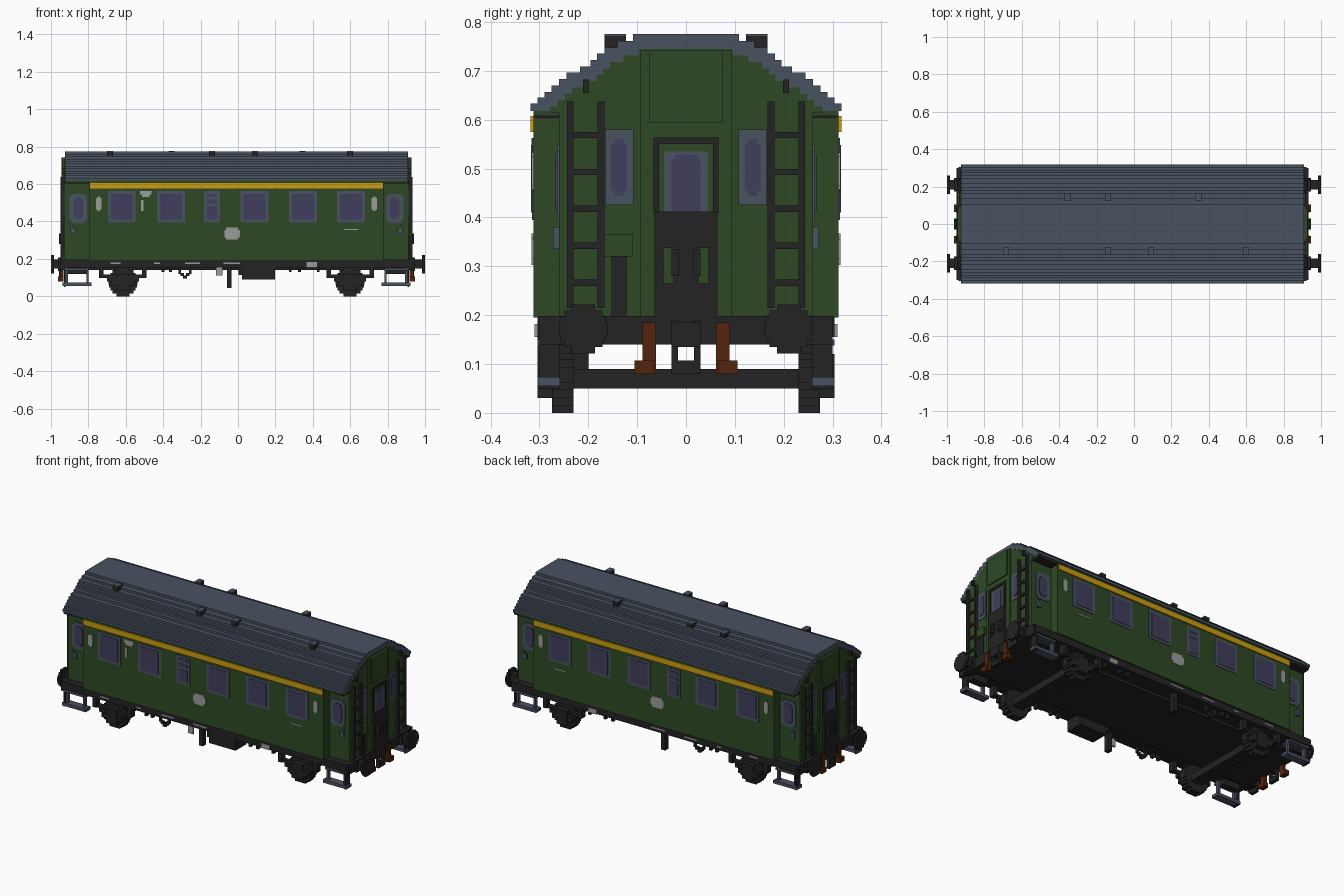
import bpy, bmesh, math

if "Cube" in bpy.data.objects:
    bpy.data.objects.remove(bpy.data.objects["Cube"], do_unlink=True)

CX = -0.008   # the carriage body sits slightly off the buffer centre


def material(name, r, g, b):
    lin = [((c / 255 + 0.055) / 1.055) ** 2.4 for c in (r, g, b)] + [1.0]
    m = bpy.data.materials.new(name)
    m.use_nodes = True
    m.diffuse_color = lin
    bsdf = m.node_tree.nodes["Principled BSDF"]
    bsdf.inputs["Base Color"].default_value = lin
    bsdf.inputs["Roughness"].default_value = 0.8
    return m


GREEN = material("carriage green", 46, 73, 36)
SLATE = material("slate grey", 73, 82, 97)
BLACK = material("chassis black", 35, 35, 35)
YELLOW = material("stripe yellow", 204, 156, 18)
GLASS = material("violet glass", 65, 62, 93)
LIGHT = material("light grey", 155, 157, 155)
BROWN = material("hose brown", 84, 37, 12)


def part(name, mat, boxes):
    """One object from boxes given as (x0, x1, y0, y1, z0, z1)."""
    bm = bmesh.new()
    for x0, x1, y0, y1, z0, z1 in boxes:
        vs = bmesh.ops.create_cube(bm, size=1)["verts"]
        for v in vs:
            v.co.x = (x0 + x1) / 2 + v.co.x * (x1 - x0) + CX
            v.co.y = (y0 + y1) / 2 + v.co.y * (y1 - y0)
            v.co.z = (z0 + z1) / 2 + v.co.z * (z1 - z0)
    me = bpy.data.meshes.new(name)
    bm.to_mesh(me)
    bm.free()
    me.materials.append(mat)
    ob = bpy.data.objects.new(name, me)
    bpy.context.collection.objects.link(ob)
    return ob


def mir_x(boxes):
    return boxes + [(-b, -a, *r) for a, b, *r in boxes]


def mir_y(boxes):
    return boxes + [(a, b, -d, -c, *r) for a, b, c, d, *r in boxes]


def mir(boxes):
    return mir_y(mir_x(boxes))


def disc_rows(r, rows):
    """Stepped disc as (half width, low, high) rows around zero."""
    h = 2 * r / rows
    out = []
    for i in range(rows):
        low = -r + i * h
        mid = low + h / 2
        out.append((math.sqrt(r * r - mid * mid), low, low + h))
    return out


# Roof and gable: stacked slabs (half width, top height)
STEPS = [(0.108, 0.775), (0.14, 0.761), (0.167, 0.748), (0.182, 0.735),
         (0.195, 0.722), (0.217, 0.709), (0.245, 0.696), (0.26, 0.683),
         (0.275, 0.67), (0.29, 0.657), (0.304, 0.645), (0.318, 0.633)]
bottoms = [s[1] for s in STEPS[1:]] + [0.618]
part("roof", SLATE, [(-0.917, 0.917, -w, w, b, t) for (w, t), b in zip(STEPS, bottoms)])
part("gable", GREEN, [(-0.92, 0.92, -w + 0.012, w - 0.012, max(b - 0.03, 0.61), t - 0.03)
                      for (w, t), b in zip(STEPS[:10], bottoms)])
part("eaves", GREEN, [(-0.915, 0.915, -0.312, 0.312, 0.61, 0.62)])

# Roof vents with slate lids
VENTS = [(-0.347, 0.145), (-0.132, 0.145), (0.353, 0.145), (-0.677, -0.145),
         (-0.132, -0.145), (0.098, -0.145), (0.608, -0.145)]
part("roof_vents", BLACK, [(x - 0.016, x + 0.016, y - 0.022, y + 0.022, 0.74, 0.771) for x, y in VENTS])
part("vent_lids", SLATE, [(x - 0.016, x + 0.016, y - 0.022, y + 0.022, 0.771, 0.7755) for x, y in VENTS])

# Body and narrower entrance sections
part("main_body", GREEN, [(-0.787, 0.787, -0.312, 0.312, 0.195, 0.62)])
part("entrance_sections", GREEN, mir_x([(0.78, 0.92, -0.26, 0.26, 0.195, 0.615)]))
part("entrance_ceiling", BLACK, mir([(0.788, 0.915, 0.26, 0.31, 0.603, 0.61)]))
part("yellow_stripe", YELLOW, mir_y([(-0.782, 0.782, 0.31, 0.318, 0.575, 0.607)]))

# Side windows
frames, panes = [], []
for x in (-0.614, -0.35, 0.096, 0.356, 0.612):
    frames.append((x - 0.074, x + 0.074, 0.31, 0.315, 0.395, 0.562))
    panes.append((x - 0.058, x + 0.058, 0.31, 0.3175, 0.41, 0.548))
x = -0.131
frames.append((x - 0.043, x + 0.043, 0.31, 0.315, 0.395, 0.562))
panes += [(x - 0.028, x + 0.028, 0.31, 0.3175, 0.41, 0.482),
          (x - 0.028, x + 0.028, 0.31, 0.3175, 0.497, 0.517),
          (x - 0.028, x + 0.028, 0.31, 0.3175, 0.53, 0.548)]
part("side_window_frames", SLATE, mir_y(frames))
part("side_window_panes", GLASS, mir_y(panes))

# Entrance doors: windows with clipped corners, handles and trim
part("door_window_frames", SLATE, mir([
    (0.798, 0.893, 0.258, 0.264, 0.405, 0.535), (0.81, 0.882, 0.258, 0.264, 0.392, 0.548)]))
part("door_window_panes", GLASS, mir([
    (0.82, 0.872, 0.258, 0.267, 0.425, 0.515), (0.83, 0.862, 0.258, 0.267, 0.412, 0.528)]))
part("door_handles", SLATE, mir([(0.862, 0.888, 0.258, 0.272, 0.335, 0.365),
                                 (0.875, 0.888, 0.258, 0.272, 0.365, 0.38)]))
part("grab_panels", LIGHT, mir([(0.722, 0.75, 0.31, 0.316, 0.465, 0.525),
                                (0.729, 0.743, 0.31, 0.316, 0.457, 0.533)]))

# Painted marks on the sides
part("side_emblem", LIGHT, mir_y([(-0.065, 0.018, 0.31, 0.316, 0.315, 0.355),
                                  (-0.055, 0.008, 0.31, 0.316, 0.303, 0.367)]))
part("side_mark", LIGHT, mir_y([(0.572, 0.652, 0.31, 0.316, 0.354, 0.36)]))
part("class_mark", LIGHT, [(-0.515, -0.455, -0.316, -0.31, 0.543, 0.562),
                           (-0.505, -0.465, -0.316, -0.31, 0.53, 0.543),
                           (-0.51, -0.497, -0.316, -0.31, 0.455, 0.515)])

# Carriage ends: gangway, door and windows
part("gangway_surround", GREEN, mir_x([(0.91, 0.93, -0.093, 0.093, 0.195, 0.742),
                                       (0.91, 0.936, -0.076, 0.076, 0.593, 0.742)]))
part("gangway_frame", BLACK, mir_x(
    mir_y([(0.92, 0.936, 0.055, 0.067, 0.41, 0.563)])
    + [(0.92, 0.936, -0.067, 0.067, 0.55, 0.563)]))
part("gangway_window", SLATE, mir_x([(0.92, 0.933, -0.045, 0.045, 0.40, 0.535)]))
part("gangway_pane", GLASS, mir_x([(0.92, 0.936, -0.03, 0.03, 0.41, 0.52),
                                   (0.92, 0.936, -0.024, 0.024, 0.41, 0.528)]))
part("gangway_gate", BLACK, mir_x(
    [(0.92, 0.942, -0.064, 0.064, 0.337, 0.412), (0.92, 0.942, -0.047, 0.047, 0.19, 0.265),
     (0.92, 0.942, -0.026, 0.026, 0.26, 0.34)]
    + mir_y([(0.92, 0.942, 0.046, 0.064, 0.19, 0.34), (0.92, 0.95, 0.014, 0.03, 0.28, 0.335)])))
part("end_window_frames", SLATE, mir([(0.91, 0.924, 0.107, 0.166, 0.425, 0.58)]))
part("end_window_panes", GLASS, mir([(0.91, 0.927, 0.121, 0.153, 0.455, 0.55),
                                     (0.91, 0.927, 0.128, 0.146, 0.444, 0.56)]))

# Ladders with five rungs and top hooks
ladder = [(0.925, 0.94, 0.167, 0.181, 0.215, 0.637), (0.925, 0.94, 0.23, 0.244, 0.215, 0.637),
          (0.915, 0.935, 0.198, 0.211, 0.655, 0.682)]
ladder += [(0.927, 0.938, 0.167, 0.244, 0.26 + i * 0.0755, 0.273 + i * 0.0755) for i in range(5)]
ladder += [(0.915, 0.93, y, y + 0.012, z, z + 0.012) for y in (0.168, 0.231) for z in (0.26, 0.6)]
part("ladders", BLACK, mir(ladder))

# Valve box and pipe, one at each end on opposite sides
box, pipe = (0.915, 0.935, -0.167, -0.108, 0.32, 0.365), (0.915, 0.93, -0.152, -0.122, 0.195, 0.32)
turn = lambda b: (-b[1], -b[0], -b[3], -b[2], b[4], b[5])
part("valve_boxes", GREEN, [box, turn(box)])
part("valve_pipes", BLACK, [pipe, turn(pipe)])

# Chassis
part("chassis", BLACK, [(-0.93, 0.93, -0.304, 0.304, 0.155, 0.197),
                        (-0.925, 0.925, -0.21, 0.21, 0.14, 0.16)])
part("headstocks", BLACK, mir_x([(0.905, 0.94, -0.3, 0.3, 0.14, 0.198)]))

# Buffers: stepped heads on square shanks
buffers = []
for s in (-1, 1):
    tip = 1 - s * CX
    one = [(0.9, tip - 0.01, 0.185, 0.235, 0.148, 0.198), (0.93, 0.955, 0.175, 0.245, 0.138, 0.208)]
    one += [(tip - 0.016, tip, 0.21 - w, 0.21 + w, 0.172 + a, 0.172 + b)
            for w, a, b in disc_rows(0.05, 8)]
    buffers += [b if s > 0 else (-b[1], -b[0], *b[2:]) for b in one]
part("buffers", BLACK, mir_y(buffers))

# Couplings and brake hoses
part("coupling_hooks", BLACK, mir_x(
    mir_y([(0.93, 0.95, 0.016, 0.03, 0.08, 0.19)])
    + [(0.93, 0.95, -0.03, 0.03, 0.08, 0.107), (0.93, 0.955, -0.03, 0.03, 0.135, 0.185)]))
part("brake_hoses", BROWN, mir([(0.925, 0.945, 0.061, 0.089, 0.08, 0.185),
                                (0.925, 0.955, 0.065, 0.105, 0.08, 0.107)]))

# Wheelsets, leaf springs and axle boxes
wheels, axles, springs = [], [], []
for x in (-0.607, 0.607):
    wheels += [(x - w, x + w, 0.23, 0.274, 0.078 + a, 0.078 + b) for w, a, b in disc_rows(0.078, 10)]
    axles.append((x - 0.035, x + 0.035, -0.235, 0.235, 0.05, 0.09))
    springs += [(x - 0.11, x + 0.11, 0.27, 0.292, 0.098, 0.116),
                (x - 0.085, x + 0.085, 0.27, 0.298, 0.08, 0.1),
                (x - 0.065, x + 0.065, 0.27, 0.302, 0.055, 0.082),
                (x - 0.035, x + 0.035, 0.27, 0.304, 0.03, 0.12)]
    springs += [(x + s * 0.115 - 0.012, x + s * 0.115 + 0.012, 0.265, 0.3, 0.098, 0.16) for s in (-1, 1)]
part("wheels", BLACK, mir_y(wheels))
part("axles", BLACK, axles)
part("springs_and_axle_boxes", BLACK, mir_y(springs))

# Entrance steps on hangers
part("step_boards", SLATE, mir([(0.775, 0.93, 0.258, 0.304, 0.055, 0.073),
                                (0.79, 0.915, 0.27, 0.304, 0.138, 0.15)]))
part("step_hangers", SLATE, mir([(x, x + 0.013, 0.27, 0.29, 0.07, 0.158) for x in (0.79, 0.9)]))
part("step_brackets", BLACK, mir([(0.80, 0.90, 0.235, 0.268, 0.12, 0.158),
                                  (0.913, 0.922, 0.258, 0.3, 0.05, 0.158)]))

# Underfloor equipment
part("battery_box", BLACK, [(0.03, 0.205, -0.304, -0.2, 0.09, 0.158),
                            (0.01, 0.06, -0.29, -0.2, 0.115, 0.158)])
part("brake_posts", BLACK, mir_y([(-0.052, -0.026, 0.25, 0.28, 0.045, 0.158)]))
part("hanging_loops", BLACK, mir_y([
    (-0.31, -0.298, 0.27, 0.285, 0.12, 0.158), (-0.253, -0.241, 0.27, 0.285, 0.12, 0.158),
    (-0.3, -0.28, 0.27, 0.285, 0.108, 0.125), (-0.271, -0.251, 0.27, 0.285, 0.108, 0.125),
    (-0.285, -0.266, 0.27, 0.285, 0.096, 0.112)]))
part("small_brackets", BLACK, mir_y([(x, x + 0.015, 0.27, 0.29, 0.13, 0.158)
                                     for x in (-0.4, -0.36, 0.28, 0.33, 0.43)]))
part("underframe_plates", LIGHT, [(-0.11, -0.075, -0.3, -0.29, 0.11, 0.158),
                                  (0.375, 0.43, -0.31, -0.3, 0.155, 0.182),
                                  (0.375, 0.43, 0.3, 0.31, 0.155, 0.182)])
part("underframe_marks", LIGHT, mir_y([(a, b, 0.3, 0.308, 0.172, 0.18) for a, b in
                                       ((-0.675, -0.62), (-0.44, -0.41), (-0.275, -0.195), (-0.07, 0.02))]))
